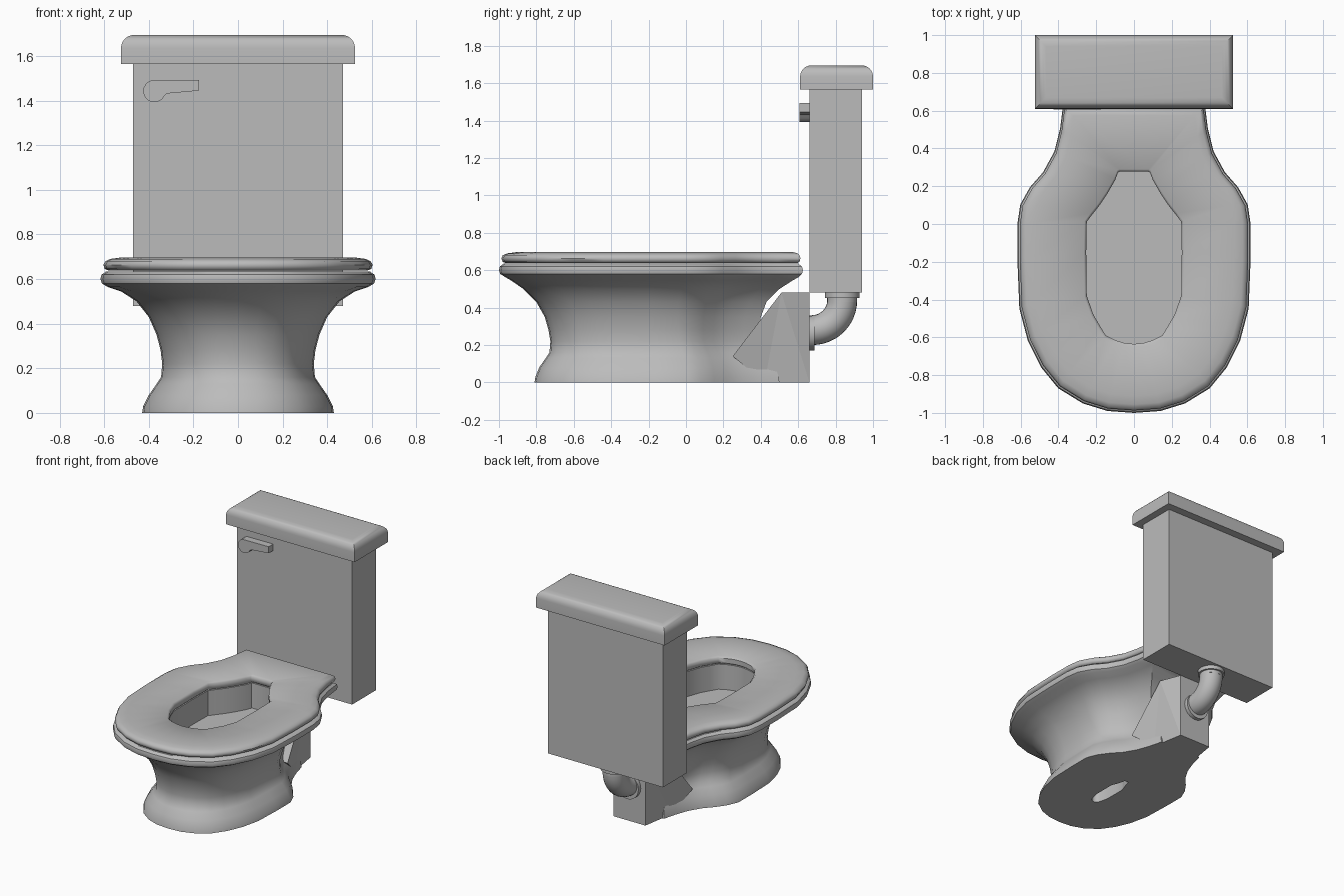
import bpy, bmesh, math
from mathutils import Matrix

cube = bpy.data.objects.get("Cube")
if cube:
    bpy.data.objects.remove(cube)

porcelain = bpy.data.materials.new("grey_porcelain")
porcelain.use_nodes = True
colour = (0.5, 0.5, 0.5, 1)
porcelain.diffuse_color = colour
porcelain.node_tree.nodes["Principled BSDF"].inputs["Base Color"].default_value = colour


def finish(name, bm, smooth_angle=None):
    """Turn a bmesh into a named object, optionally smooth shaded."""
    bmesh.ops.recalc_face_normals(bm, faces=bm.faces[:])
    mesh = bpy.data.meshes.new(name)
    bm.to_mesh(mesh)
    bm.free()
    mesh.materials.append(porcelain)
    obj = bpy.data.objects.new(name, mesh)
    bpy.context.collection.objects.link(obj)
    if smooth_angle:
        bpy.ops.object.select_all(action="DESELECT")
        obj.select_set(True)
        bpy.context.view_layer.objects.active = obj
        bpy.ops.object.shade_smooth_by_angle(angle=math.radians(smooth_angle))
    return obj


def box(bm, x, y0, y1, z0, z1):
    centre = Matrix.Translation((0, (y0 + y1) / 2, (z0 + z1) / 2))
    size = Matrix.Diagonal((2 * x, y1 - y0, z1 - z0, 1))
    bmesh.ops.create_cube(bm, size=1, matrix=centre @ size)


# Half outlines seen from above, back corner to front centre
OUTER = [(.375, .62), (.39, .5), (.42, .38), (.48, .27), (.55, .19),
         (.6, .1), (.615, 0), (.615, -.2), (.605, -.45), (.56, -.62),
         (.49, -.76), (.4, -.87), (.27, -.95), (.14, -.99), (0, -1)]
HOLE = [(.075, .275), (.085, .27), (.1, .23), (.14, .16), (.18, .1),
        (.22, .05), (.25, .01), (.253, -.15), (.25, -.38), (.215, -.48),
        (.18, -.54), (.15, -.59), (.1, -.615), (.05, -.63), (0, -.635)]


def ring(bm, outline, z, half_width, front, back, pinch=0):
    """Place an outline at height z, fitted to a width and a depth range."""
    y_back, y_front = outline[0][1], outline[-1][1]
    widest = max(x for x, y in outline)
    half = []
    for x, y in outline:
        narrow = 1 - pinch * max(0, y) / y_back
        t = (y - y_front) / (y_back - y_front)
        half.append((x * half_width / widest * narrow, front + t * (back - front)))
    full = half + [(-x, y) for x, y in reversed(half[:-1])]
    return [bm.verts.new((x, y, z)) for x, y in full]


def bridge(bm, a, b):
    for i in range(len(a)):
        j = (i + 1) % len(a)
        bm.faces.new((a[i], a[j], b[j], b[i]))


# Bowl: foot slot, flared foot, waist, rolled rim, well and water floor
bm = bmesh.new()
slot = (.05, -.44, -.08)
well = (.26, -.645, .285)
bowl_levels = [
    (HOLE, .1, *slot), (HOLE, 0, *slot),
    (OUTER, 0, .43, -.81, .5, .35), (OUTER, .03, .425, -.805, .495, .35),
    (OUTER, .08, .4, -.785, .48, .35), (OUTER, .13, .365, -.75, .45, .35),
    (OUTER, .16, .345, -.73, .42, .35), (OUTER, .22, .34, -.725, .39, .3),
    (OUTER, .28, .347, -.735, .39, .25), (OUTER, .35, .365, -.755, .4, .2),
    (OUTER, .43, .4, -.8, .43, .15), (OUTER, .5, .455, -.87, .5, .08),
    (OUTER, .545, .525, -.935, .57, .03), (OUTER, .565, .585, -.97, .605),
    (OUTER, .58, .61, -.993, .62), (OUTER, .6, .617, -1, .625),
    (OUTER, .62, .612, -.995, .62), (OUTER, .635, .59, -.975, .6),
    (HOLE, .635, *well), (HOLE, .45, *well)]
rings = [ring(bm, *level) for level in bowl_levels]
for lower, upper in zip(rings, rings[1:]):
    bridge(bm, lower, upper)
bm.faces.new(rings[0])
bm.faces.new(rings[-1])
finish("bowl", bm, 35)

# Seat: closed ring with rounded outer and inner edges
bm = bmesh.new()
seat_levels = [
    (OUTER, .638, .58, -.965, .595), (OUTER, .645, .597, -.98, .607),
    (OUTER, .663, .604, -.987, .612), (OUTER, .68, .595, -.98, .607),
    (OUTER, .69, .575, -.955, .597), (OUTER, .696, .53, -.91, .575),
    (HOLE, .697, .265, -.65, .29), (HOLE, .685, .253, -.635, .277),
    (HOLE, .65, .253, -.635, .277), (HOLE, .638, .265, -.65, .29)]
rings = [ring(bm, *level) for level in seat_levels]
for lower, upper in zip(rings, rings[1:] + rings[:1]):
    bridge(bm, lower, upper)
finish("seat", bm, 50)

# Rear block: side profile as (y, z, half width)
bm = bmesh.new()
profile = [(.25, .14, .23), (.51, .48, .19), (.66, .48, .13), (.66, 0, .13), (.42, 0, .17)]
sides = [[bm.verts.new((s * w, y, z)) for y, z, w in profile] for s in (-1, 1)]
bridge(bm, *sides)
for side in sides:
    bm.faces.new(side)
bmesh.ops.triangulate(bm, faces=bm.faces[:])
finish("rear_block", bm)

# Tank
bm = bmesh.new()
box(bm, .47, .66, .94, .48, 1.57)
finish("tank", bm)

# Lid with rounded top edges and mitred corners
bm = bmesh.new()
box(bm, .525, .61, 1, 1.565, 1.695)
top = max(v.co.z for v in bm.verts)
top_edges = [e for e in bm.edges if all(v.co.z > top - .01 for v in e.verts)]
bmesh.ops.bevel(bm, geom=top_edges, offset=.06, segments=6, profile=.5, affect="EDGES")
finish("tank_lid", bm, 35)

# Flush lever: round hub running into a flat arm
bm = bmesh.new()
outline = [(-.175, 1.493), (-.175, 1.445), (-.32, 1.432)]
for i in range(13):
    a = math.radians(-25 - i * 230 / 12)
    outline.append((-.375 + .05 * math.cos(a), 1.443 + .05 * math.sin(a)))
front, back = [[bm.verts.new((x, y, z)) for x, z in outline] for y in (.607, .665)]
bridge(bm, front, back)
bm.faces.new(front)
bm.faces.new(back)
finish("flush_lever", bm, 35)

# Elbow pipe: circle spun a quarter turn from the tank to the block
bm = bmesh.new()
start = Matrix.Translation((0, .835, .44))
circle = bmesh.ops.create_circle(bm, segments=24, radius=.08, matrix=start)
edges = list({e for v in circle["verts"] for e in v.link_edges})
bmesh.ops.spin(bm, geom=circle["verts"] + edges, cent=(0, .675, .44), axis=(1, 0, 0),
               angle=-math.pi / 2, steps=12, use_duplicate=False)
finish("elbow_pipe", bm, 35)

# Collars at both pipe ends
for name, place, depth, radius in (
        ("tank_collar", Matrix.Translation((0, .835, .467)), .03, .093),
        ("tank_stub", Matrix.Translation((0, .835, .455)), .05, .08),
        ("block_collar", Matrix.Translation((0, .672, .265)) @ Matrix.Rotation(math.pi / 2, 4, "X"),
         .032, .093)):
    bm = bmesh.new()
    bmesh.ops.create_cone(bm, cap_ends=True, segments=24, radius1=radius, radius2=radius,
                          depth=depth, matrix=place)
    finish(name, bm, 35)
